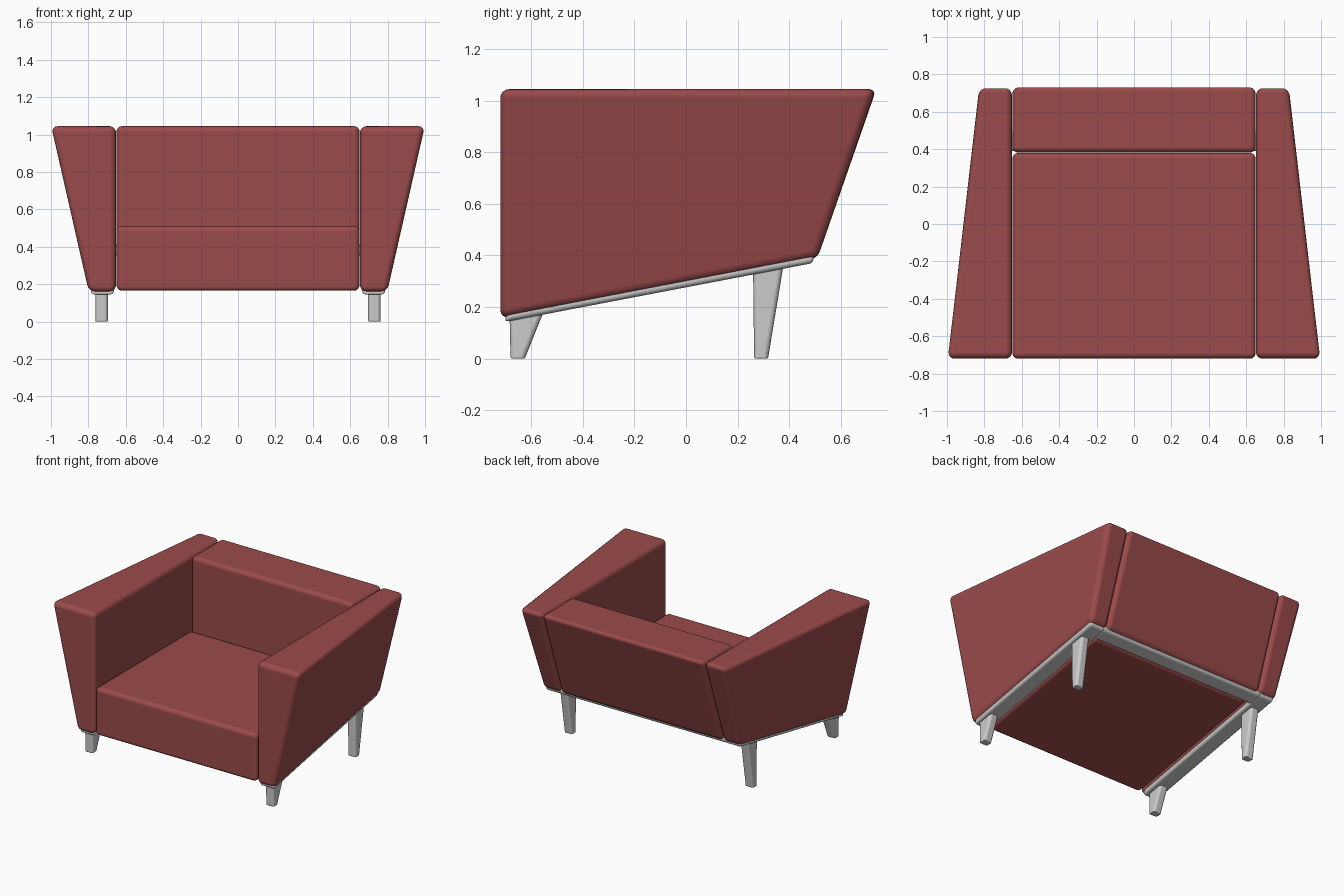
import bpy, bmesh

if "Cube" in bpy.data.objects:
    bpy.data.objects.remove(bpy.data.objects["Cube"])

red = bpy.data.materials.new("red_fabric")
red.diffuse_color = (0.33, 0.07, 0.07, 1)
red.use_nodes = True
red.node_tree.nodes["Principled BSDF"].inputs["Base Color"].default_value = red.diffuse_color


def block(name, profile, inner, outer, bevel, mat=None, mirror=False, segments=4):
    """Box-like solid from a (y, z) profile; inner / outer give x per corner."""
    bm = bmesh.new()
    a = [bm.verts.new((x, y, z)) for x, (y, z) in zip(inner, profile)]
    b = [bm.verts.new((x, y, z)) for x, (y, z) in zip(outer, profile)]
    bm.faces.new(a)
    bm.faces.new(b[::-1])
    n = len(profile)
    for i in range(n):
        j = (i + 1) % n
        bm.faces.new((a[j], a[i], b[i], b[j]))
    bmesh.ops.recalc_face_normals(bm, faces=bm.faces)
    for f in bm.faces:
        f.smooth = True
    mesh = bpy.data.meshes.new(name)
    bm.to_mesh(mesh)
    bm.free()
    if mat:
        mesh.materials.append(mat)
    ob = bpy.data.objects.new(name, mesh)
    bpy.context.collection.objects.link(ob)
    bev = ob.modifiers.new("round", 'BEVEL')
    bev.width = bevel
    bev.segments = segments
    bev.limit_method = 'NONE'
    bev.harden_normals = True
    if mirror:
        ob.modifiers.new("mirror", 'MIRROR').use_axis[0] = True
    return ob


def under(y):
    """Height of the sloping underside."""
    return 0.155 + (y + 0.72) * 0.191


W = 0.65
# arms: tapering downward and toward the back
block("arms", [(-0.72, under(-0.72)), (0.51, under(0.51)), (0.735, 1.045), (-0.72, 1.045)],
      [W + 0.002] * 4, [0.798, 0.798, 0.83, 1.003], 0.035, red, True)

# seat cushion
block("seat", [(-0.72, 0.16), (0.38, under(0.38)), (0.38, 0.512), (-0.72, 0.512)],
      [-W] * 4, [W] * 4, 0.03, red)

# backrest with vertical front and slanted back
block("backrest", [(0.382, under(0.382)), (0.51, under(0.51)), (0.738, 1.045), (0.382, 1.045)],
      [-W] * 4, [W] * 4, 0.03, red)

# grey rails under the arms
block("side_rails", [(-0.705, under(-0.705) - 0.016), (0.495, under(0.495) - 0.016),
                     (0.495, under(0.495) + 0.03), (-0.69, under(-0.69) + 0.03)],
      [W + 0.013] * 4, [0.787] * 4, 0.018, None, True, 3)

# grey rail under the backrest
block("back_rail", [(0.39, under(0.39) - 0.016), (0.495, under(0.495) - 0.016),
                    (0.495, under(0.495) + 0.03), (0.39, under(0.39) + 0.03)],
      [-W - 0.03] * 4, [W + 0.03] * 4, 0.018, None, False, 3)

# legs: straight front, tapered back
for name, y0, y1, y2 in (("front_legs", -0.684, -0.625, -0.545), ("back_legs", 0.26, 0.318, 0.38)):
    leg = block(name, [(y0 + 0.004, 0), (y1, 0), (y2, under(y2) + 0.01), (y0, under(y0) + 0.01)],
                [0.695] * 4, [0.763] * 4, 0.02, None, True)
    # round the long edges strongly, the rest stays crisp
    bev = leg.modifiers["round"]
    bev.limit_method = 'WEIGHT'
    wt = leg.data.attributes.new("bevel_weight_edge", 'FLOAT', 'EDGE')
    for e in leg.data.edges:
        p, q = (leg.data.vertices[i].co for i in e.vertices)
        wt.data[e.index].value = 1.0 if abs(p.z - q.z) > 0.1 else 0.35
